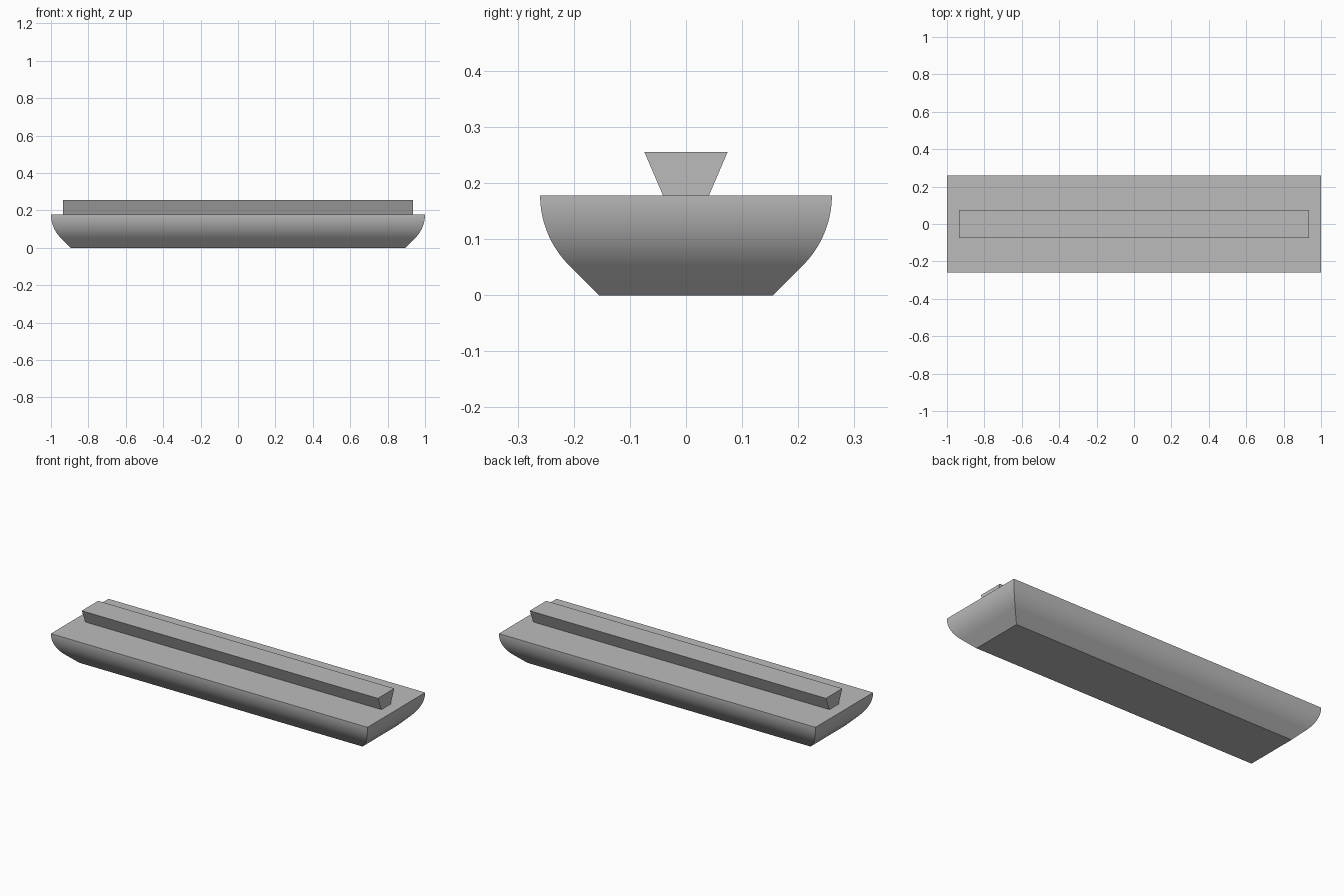
import bpy, bmesh, math

cube = bpy.data.objects.get("Cube")
if cube:
    bpy.data.objects.remove(cube, do_unlink=True)

grey = bpy.data.materials.new("plain grey")
grey.use_nodes = True
colour = (0.5, 0.5, 0.5, 1)
grey.diffuse_color = colour
grey.node_tree.nodes["Principled BSDF"].inputs["Base Color"].default_value = colour


def stacked_rectangles(name, levels):
    """Closed solid through rectangles given as (half x, half y, z), bottom to top."""
    bm = bmesh.new()
    rings = [[bm.verts.new((sx * hx, sy * hy, z))
              for sx, sy in ((-1, -1), (1, -1), (1, 1), (-1, 1))]
             for hx, hy, z in levels]
    for low, high in zip(rings, rings[1:]):
        for i in range(4):
            j = (i + 1) % 4
            bm.faces.new((low[i], low[j], high[j], high[i]))
    bm.faces.new(rings[0][::-1])
    bm.faces.new(rings[-1])
    bmesh.ops.recalc_face_normals(bm, faces=bm.faces)
    mesh = bpy.data.meshes.new(name)
    bm.to_mesh(mesh)
    bm.free()
    mesh.materials.append(grey)
    obj = bpy.data.objects.new(name, mesh)
    bpy.context.collection.objects.link(obj)
    return obj


# Base body: flat underside, 45 degree chamfer, then an arc up to a vertical rim
HALF_X, HALF_Y, DECK = 1.0, 0.26, 0.178
RADIUS, STEPS = 0.176, 16
arc = []
for i in range(STEPS + 1):
    a = math.radians(45) * (1 - i / STEPS)
    inset = RADIUS * (1 - math.cos(a))
    arc.append((HALF_X - inset, HALF_Y - inset, DECK - RADIUS * math.sin(a)))
x, y, z = arc[0]
body = stacked_rectangles("rounded_base", [(x - z, y - z, 0)] + arc)

bpy.ops.object.select_all(action='DESELECT')
body.select_set(True)
bpy.context.view_layer.objects.active = body
bpy.ops.object.shade_smooth_by_angle(angle=math.radians(30))

# Dovetail rail along the top, wider at its upper face
stacked_rectangles("dovetail_rail", [(0.935, 0.041, DECK), (0.935, 0.074, 0.255)])
